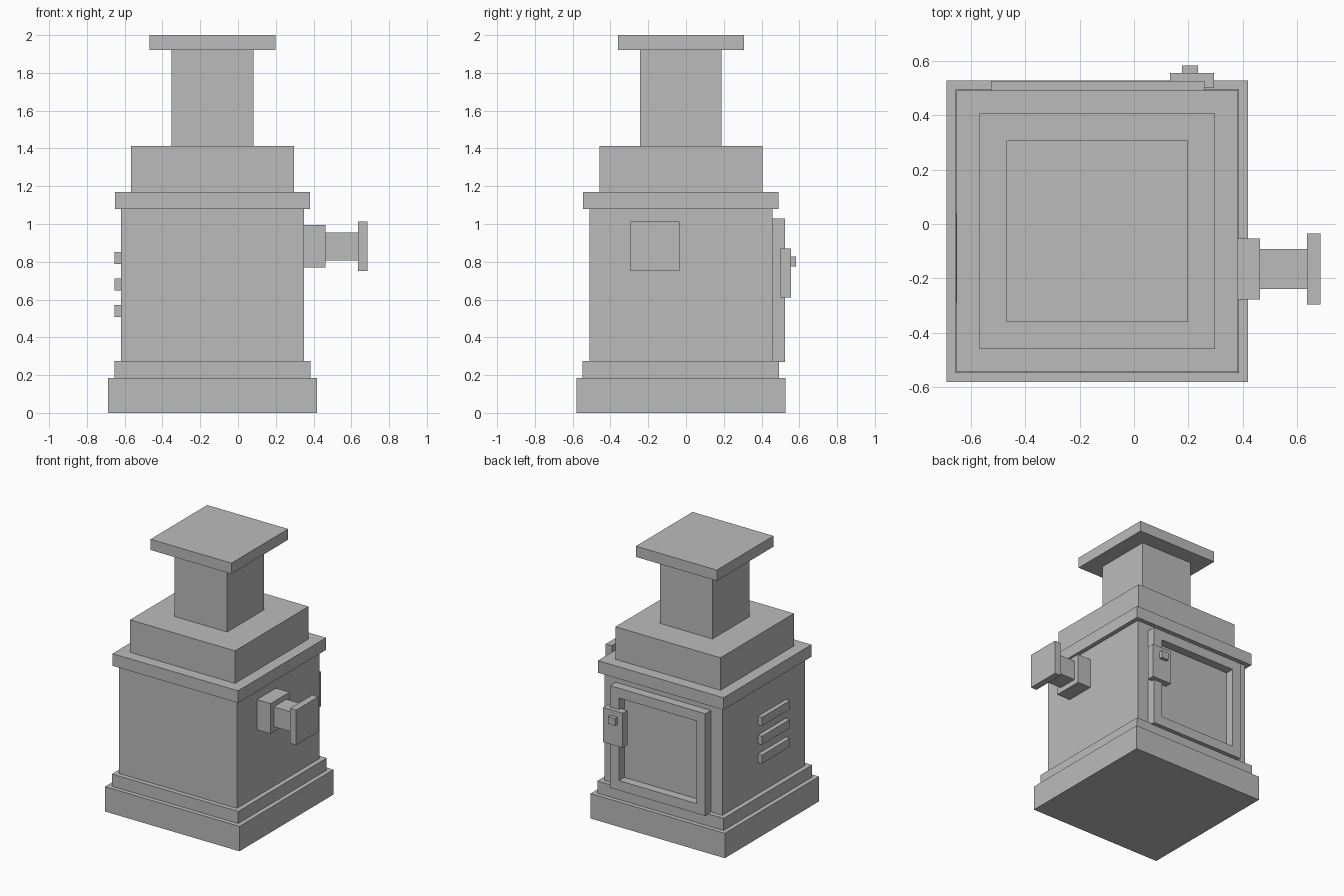
import bpy
import bmesh
from mathutils import Vector

cube = bpy.data.objects.get("Cube")
if cube:
    bpy.data.objects.remove(cube, do_unlink=True)

# Single plain colour
GREY = (0.5, 0.5, 0.5, 1.0)
grey = bpy.data.materials.new("plain_grey")
grey.use_nodes = True
grey.diffuse_color = GREY
grey.node_tree.nodes["Principled BSDF"].inputs["Base Color"].default_value = GREY


def box(name, x, y, z, recess=None):
    """Box from x, y, z ranges; recess = (border, depth) sinks a panel in its back face."""
    bm = bmesh.new()
    bmesh.ops.create_cube(bm, size=1)
    size = Vector((x[1] - x[0], y[1] - y[0], z[1] - z[0]))
    centre = Vector((sum(x), sum(y), sum(z))) / 2
    bmesh.ops.scale(bm, vec=size, verts=bm.verts)
    bmesh.ops.translate(bm, vec=centre, verts=bm.verts)
    if recess:
        border, depth = recess
        bm.normal_update()
        back = max(bm.faces, key=lambda f: f.normal.y)
        bmesh.ops.inset_region(bm, faces=[back], thickness=border)
        rim = bmesh.ops.extrude_discrete_faces(bm, faces=[back])["faces"][0]
        bmesh.ops.translate(bm, vec=(0, -depth, 0), verts=rim.verts)
        bmesh.ops.recalc_face_normals(bm, faces=bm.faces)
    mesh = bpy.data.meshes.new(name)
    bm.to_mesh(mesh)
    bm.free()
    mesh.materials.append(grey)
    obj = bpy.data.objects.new(name, mesh)
    bpy.context.collection.objects.link(obj)
    return obj


# Stacked housing: all tiers share one centre axis
AXIS_X, AXIS_Y = -0.135, -0.027
tiers = [
    ("base", 0.553, 0.0, 0.185),
    ("plinth", 0.52, 0.185, 0.275),
    ("body", 0.485, 0.275, 1.08),
    ("cornice", 0.517, 1.08, 1.17),
    ("upper_block", 0.432, 1.17, 1.412),
    ("chimney", 0.216, 1.412, 1.92),
    ("chimney_cap", 0.333, 1.92, 2.0),
]
for name, half, low, high in tiers:
    box(name, (AXIS_X - half, AXIS_X + half), (AXIS_Y - half, AXIS_Y + half), (low, high))

# Side outlet: flange, pipe and end plate on a common axis
OUT_Y, OUT_Z = -0.165, 0.882
outlet = [
    ("outlet_flange", 0.35, 0.462, 0.112),
    ("outlet_pipe", 0.462, 0.635, 0.074),
    ("outlet_end_plate", 0.635, 0.685, 0.13),
]
for name, start, end, half in outlet:
    box(name, (start, end), (OUT_Y - half, OUT_Y + half), (OUT_Z - half, OUT_Z + half))

# Back door with sunken panel, latch and knob
box("door", (-0.525, 0.258), (0.455, 0.524), (0.27, 1.03), recess=(0.103, 0.064))
box("door_latch", (0.132, 0.294), (0.5, 0.555), (0.612, 0.87))
box("latch_knob", (0.176, 0.234), (0.555, 0.582), (0.775, 0.828))

# Vent bars on the right side
for i in range(3):
    z = 0.54 + 0.14 * i
    box(f"vent_bar_{i + 1}", (-0.653, -0.62), (-0.29, 0.04), (z - 0.032, z + 0.032))
